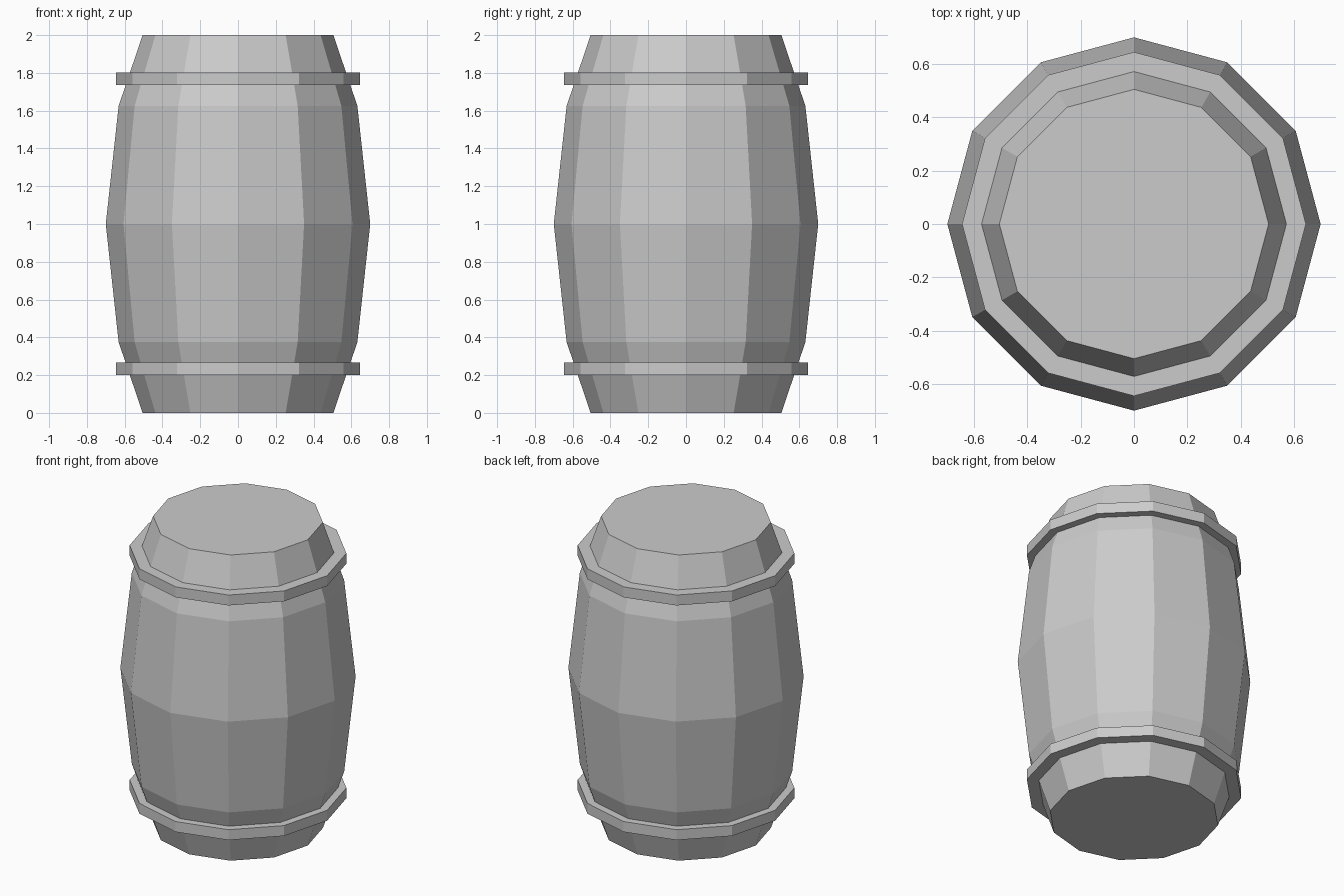
import bpy, bmesh
from math import cos, sin, pi

if "Cube" in bpy.data.objects:
    bpy.data.objects.remove(bpy.data.objects["Cube"])

SIDES = 12


def lathe(name, profile, closed=False):
    """Spin an (r, z) profile around z; closed profiles form a ring, open ones get end caps."""
    bm = bmesh.new()
    loops = [[bm.verts.new((r * cos(2 * pi * i / SIDES), r * sin(2 * pi * i / SIDES), z))
              for i in range(SIDES)] for r, z in profile]
    pairs = list(zip(loops, loops[1:]))
    if closed:
        pairs.append((loops[-1], loops[0]))
    else:
        bm.faces.new(loops[0][::-1])
        bm.faces.new(loops[-1])
    for a, b in pairs:
        for i in range(SIDES):
            j = (i + 1) % SIDES
            bm.faces.new((a[i], a[j], b[j], b[i]))
    bmesh.ops.recalc_face_normals(bm, faces=bm.faces)
    mesh = bpy.data.meshes.new(name)
    bm.to_mesh(mesh)
    bm.free()
    obj = bpy.data.objects.new(name, mesh)
    bpy.context.collection.objects.link(obj)
    return obj


# Bulging barrel body, mirrored about its middle
half = [(0.505, 0.0), (0.632, 0.375)]
lathe("barrel_body", half + [(0.70, 1.0)] + [(r, 2.0 - z) for r, z in reversed(half)])


# Hoops near both ends, inner edge tucked just inside the body
def hoop(name, z0, z1, inner_low, inner_high):
    lathe(name, [(inner_low, z0), (0.645, z0), (0.645, z1), (inner_high, z1)], closed=True)


hoop("lower_hoop", 0.20, 0.268, 0.568, 0.591)
hoop("upper_hoop", 1.735, 1.803, 0.590, 0.567)
